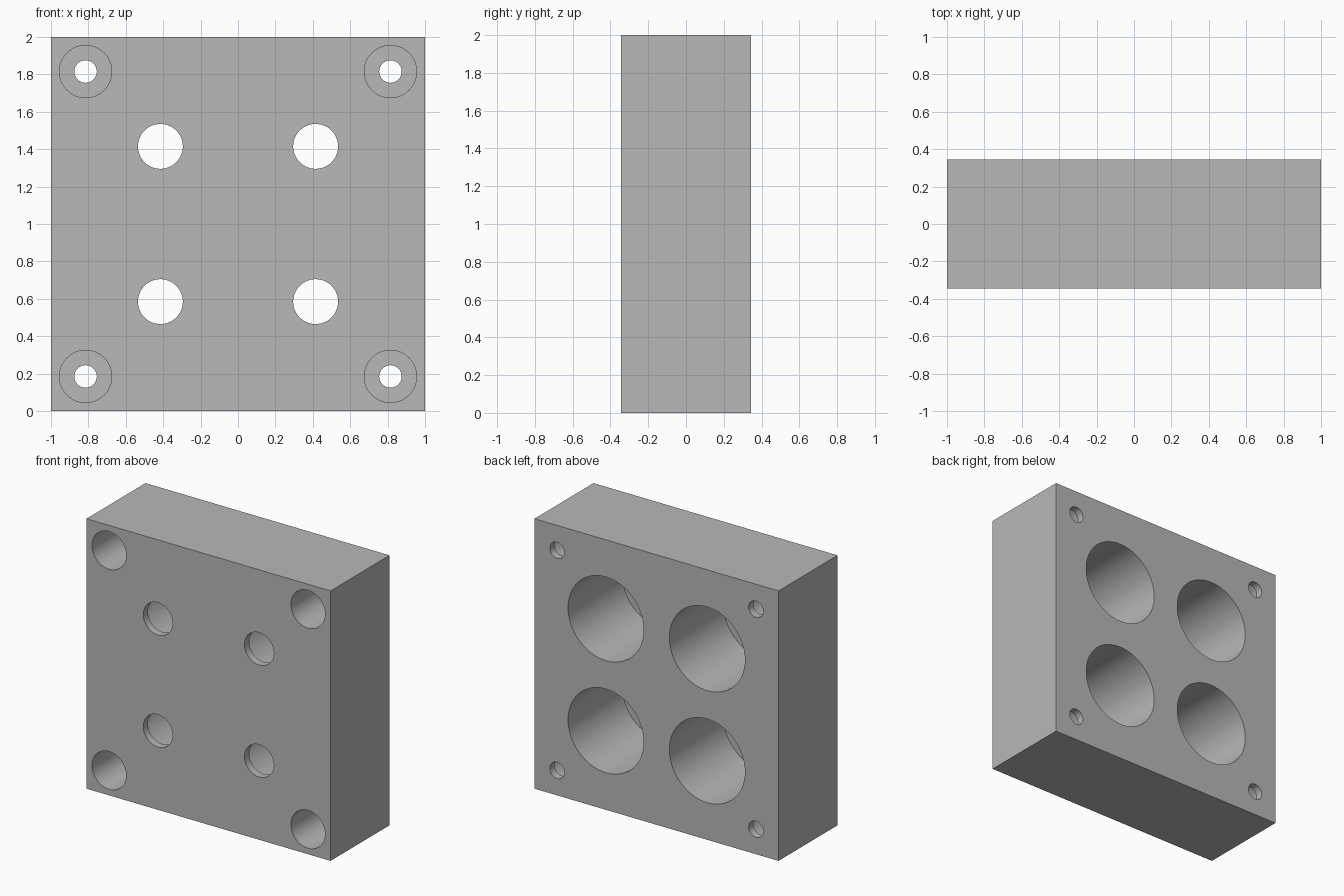
import bpy, bmesh, math
from mathutils import Matrix, Vector

if "Cube" in bpy.data.objects:
    bpy.data.objects.remove(bpy.data.objects["Cube"], do_unlink=True)

SIZE, DEPTH, WALL = 2.0, 0.69, 0.055
SEGMENTS = 64

# Single grey material
grey = bpy.data.materials.new("machined_grey")
grey.use_nodes = True
colour = (0.48, 0.48, 0.48, 1)
grey.diffuse_color = colour
grey.node_tree.nodes["Principled BSDF"].inputs["Base Color"].default_value = colour


def make_object(name, bm):
    mesh = bpy.data.meshes.new(name)
    bmesh.ops.recalc_face_normals(bm, faces=bm.faces)
    bm.to_mesh(mesh)
    bm.free()
    mesh.materials.append(grey)
    obj = bpy.data.objects.new(name, mesh)
    bpy.context.collection.objects.link(obj)
    return obj


def stepped_plug(bm, x, z, front_radius, back_radius, step_y):
    """Closed plug along y whose radius changes at step_y."""
    profile = [(front_radius, -DEPTH), (front_radius, step_y),
               (back_radius, step_y), (back_radius, DEPTH)]
    rings = []
    for radius, y in profile:
        ring = []
        for i in range(SEGMENTS):
            a = math.tau * i / SEGMENTS
            ring.append(bm.verts.new((x + radius * math.cos(a), y, z + radius * math.sin(a))))
        rings.append(ring)
    for low, high in zip(rings, rings[1:]):
        for i in range(SEGMENTS):
            j = (i + 1) % SEGMENTS
            bm.faces.new((low[i], low[j], high[j], high[i]))
    bm.faces.new(rings[0])
    bm.faces.new(rings[-1])


# Solid block
bm = bmesh.new()
bmesh.ops.create_cube(bm, size=1, matrix=Matrix.Translation((0, 0, SIZE / 2))
                      @ Matrix.Diagonal(Vector((SIZE, DEPTH, SIZE, 1))))
block = make_object("bored_block", bm)

# Large back bores with small front openings, and counterbored corner bolt holes
bm = bmesh.new()
for sx in (-1, 1):
    for sz in (-1, 1):
        stepped_plug(bm, sx * 0.415, 1 + sz * 0.415, 0.12, 0.31, -DEPTH / 2 + WALL)
        stepped_plug(bm, sx * 0.815, 1 + sz * 0.815, 0.14, 0.06, DEPTH / 2 - WALL)
cutter = make_object("hole_cutter", bm)
cutter.hide_render = True

# Cut the holes and bake the result
cut = block.modifiers.new("holes", "BOOLEAN")
cut.operation = "DIFFERENCE"
cut.solver = "EXACT"
cut.object = cutter
bpy.context.view_layer.update()
graph = bpy.context.evaluated_depsgraph_get()
result = bpy.data.meshes.new_from_object(block.evaluated_get(graph))
block.modifiers.clear()
block.data = result
bpy.data.objects.remove(cutter, do_unlink=True)

# Smooth bore walls, sharp rims
bpy.ops.object.select_all(action="DESELECT")
block.select_set(True)
bpy.context.view_layer.objects.active = block
bpy.ops.object.shade_smooth_by_angle(angle=math.radians(30))
